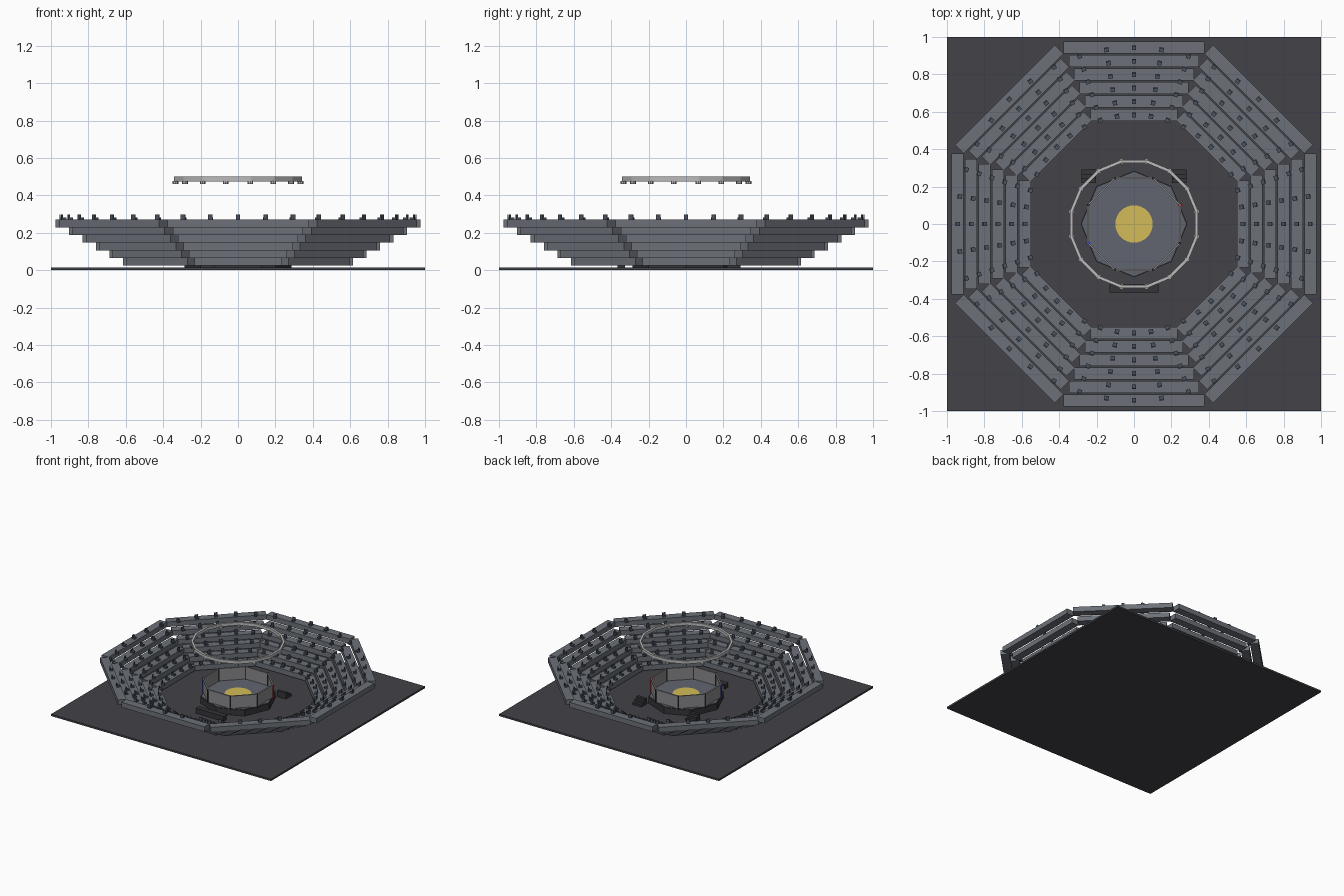
import bpy, bmesh
from math import sin, cos, tan, pi, radians
from mathutils import Matrix, Vector

if "Cube" in bpy.data.objects:
    bpy.data.objects.remove(bpy.data.objects["Cube"])


def material(name, rgb):
    m = bpy.data.materials.new(name)
    m.diffuse_color = (*rgb, 1)
    m.use_nodes = True
    m.node_tree.nodes["Principled BSDF"].inputs["Base Color"].default_value = m.diffuse_color
    return m


DARK = material("dark_floor", (0.055, 0.055, 0.065))
BLACK = material("black", (0.035, 0.035, 0.04))
STAND = material("stand_grey", (0.15, 0.165, 0.19))
SEAT = material("seat_grey", (0.07, 0.085, 0.11))
MAT = material("mat_grey", (0.12, 0.13, 0.16))
PANEL = material("panel_grey", (0.25, 0.25, 0.26))
METAL = material("light_metal", (0.5, 0.5, 0.5))
YELLOW = material("yellow", (0.65, 0.5, 0.1))
RED = material("red", (0.6, 0.05, 0.05))
BLUE = material("blue", (0.05, 0.1, 0.6))


def finish(name, bm, mat):
    me = bpy.data.meshes.new(name)
    bm.to_mesh(me)
    bm.free()
    me.materials.append(mat)
    ob = bpy.data.objects.new(name, me)
    bpy.context.collection.objects.link(ob)
    return ob


def add_box(bm, centre, size, angle=0.0):
    """Box placed in a frame turned by angle about z."""
    m = (Matrix.Rotation(angle, 4, 'Z') @ Matrix.Translation(centre)
         @ Matrix.Diagonal((*size, 1)))
    bmesh.ops.create_cube(bm, size=1, matrix=m)


def add_prism(bm, r, z0, z1, sides, turn=0.0, x=0, y=0):
    m = (Matrix.Translation((x, y, (z0 + z1) / 2))
         @ Matrix.Rotation(turn, 4, 'Z'))
    bmesh.ops.create_cone(bm, cap_ends=True, segments=sides, radius1=r,
                          radius2=r, depth=z1 - z0, matrix=m)


def prism(name, mat, *args, **kw):
    bm = bmesh.new()
    add_prism(bm, *args, **kw)
    return finish(name, bm, mat)


# Floor slab
bm = bmesh.new()
add_box(bm, (0, 0, 0.0075), (2, 2, 0.015))
finish("floor", bm, DARK)

# Six octagonal tiers of stands, each with a ring of forty seats
for i in range(6):
    a = 0.583 + 0.072 * i
    top = 0.065 + 0.041 * i
    bm = bmesh.new()
    for k in range(8):
        add_box(bm, (a, 0, top - 0.0205), (0.065, 0.8 * a, 0.041), k * pi / 4)
    finish(f"stand_tier_{i + 1}", bm, STAND)
    bm = bmesh.new()
    for k in range(40):
        t = k * pi / 20
        add_box(bm, (a, 0, top + 0.006), (0.025, 0.024, 0.012), t)
        add_box(bm, (a + 0.009, 0, top + 0.018), (0.007, 0.024, 0.022), t)
    finish(f"seat_row_{i + 1}", bm, SEAT)

# Raised platform, mat and centre disc
prism("platform", BLACK, 0.285, 0.01, 0.064, 8)
prism("mat", MAT, 0.278, 0.062, 0.07, 8)
prism("centre_disc", YELLOW, 0.1, 0.068, 0.073, 32)

# Octagonal cage: panels, padded top rail, posts
R = 0.266
AP = R * cos(pi / 8)
SIDE = 2 * R * sin(pi / 8)
panels, rails, posts = bmesh.new(), bmesh.new(), bmesh.new()
for k in range(8):
    add_box(panels, (AP, 0, 0.117), (0.006, SIDE, 0.098), k * pi / 4)
    add_box(rails, (AP, 0, 0.167), (0.011, SIDE, 0.009), k * pi / 4)
    t = pi / 8 + k * pi / 4
    x, y = R * cos(t), R * sin(t)
    if k == 0:
        prism("red_corner_post", RED, 0.009, 0.06, 0.172, 8, x=x, y=y)
    elif k == 4:
        prism("blue_corner_post", BLUE, 0.009, 0.06, 0.172, 8, x=x, y=y)
    else:
        add_prism(posts, 0.007, 0.06, 0.172, 8, x=x, y=y)
finish("cage_panels", panels, PANEL)
finish("cage_top_rail", rails, PANEL)
finish("cage_posts", posts, BLACK)

# Entrance steps behind the cage, both sides
for side, name in ((-1, "left_steps"), (1, "right_steps")):
    bm = bmesh.new()
    for j in range(3):
        h = 0.055 - 0.016 * j
        add_box(bm, (side * 0.242, 0.232 + 0.024 * j, 0.01 + h / 2),
                (0.08, 0.024, h))
    finish(name, bm, BLACK)

# Officials' table in front
bm = bmesh.new()
add_box(bm, (0, -0.345, 0.052), (0.26, 0.045, 0.008))
add_box(bm, (0, -0.365, 0.032), (0.25, 0.005, 0.04))
for s in (-1, 1):
    add_box(bm, (s * 0.122, -0.345, 0.032), (0.006, 0.04, 0.04))
finish("officials_table", bm, BLACK)

# Overhead lighting ring: sixteen beams as one swept square section
bm = bmesh.new()
section = [(0.333, 0.475), (0.35, 0.475), (0.35, 0.5), (0.333, 0.5)]
rings = [[bm.verts.new((r * cos(t), r * sin(t), z)) for r, z in section]
         for t in (pi / 16 + k * pi / 8 for k in range(16))]
for k in range(16):
    p, q = rings[k], rings[(k + 1) % 16]
    for j in range(4):
        n = (j + 1) % 4
        bm.faces.new((p[j], q[j], q[n], p[n]))
bmesh.ops.recalc_face_normals(bm, faces=bm.faces)
finish("lighting_ring", bm, METAL)

# Lamps hanging at the ring joints
bm = bmesh.new()
for k in range(16):
    t = pi / 16 + k * pi / 8
    add_prism(bm, 0.015, 0.46, 0.478, 8, x=0.341 * cos(t), y=0.341 * sin(t))
finish("ring_lamps", bm, METAL)
